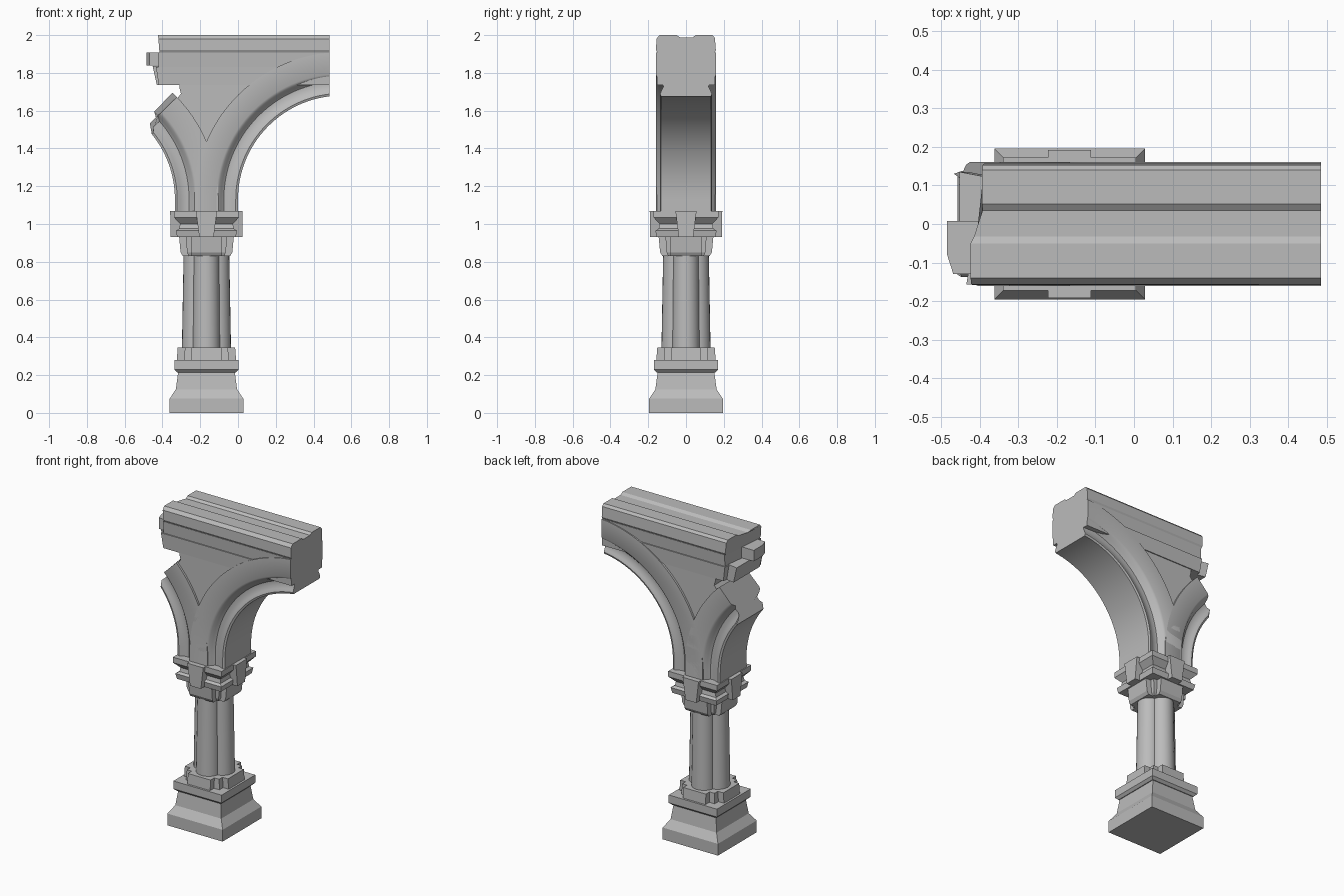
import bpy, bmesh, math

cube = bpy.data.objects.get("Cube")
if cube:
    bpy.data.objects.remove(cube, do_unlink=True)

stone = bpy.data.materials.new("grey_stone")
stone.use_nodes = True
GREY = (0.5, 0.5, 0.5, 1)
stone.diffuse_color = GREY
stone.node_tree.nodes["Principled BSDF"].inputs["Base Color"].default_value = GREY

CX = -0.167     # column axis
END = 0.484     # flat right-hand end
SPRING = 1.13   # height of the arch centres
REACH = 0.717   # column axis to arch centre


def loft(name, rings, smooth=False):
    """Skin a list of equal-length closed rings and cap both ends."""
    bm = bmesh.new()
    rows = [[bm.verts.new(p) for p in ring] for ring in rings]
    for a, b in zip(rows, rows[1:]):
        for i in range(len(a)):
            j = (i + 1) % len(a)
            bm.faces.new((a[i], a[j], b[j], b[i]))
    bm.faces.new(rows[0][::-1])
    bm.faces.new(rows[-1])
    bmesh.ops.recalc_face_normals(bm, faces=bm.faces)
    mesh = bpy.data.meshes.new(name)
    bm.to_mesh(mesh)
    bm.free()
    mesh.materials.append(stone)
    obj = bpy.data.objects.new(name, mesh)
    bpy.context.collection.objects.link(obj)
    if smooth:
        bpy.ops.object.select_all(action='DESELECT')
        obj.select_set(True)
        bpy.context.view_layer.objects.active = obj
        bpy.ops.object.shade_smooth_by_angle(angle=math.radians(35))
    return obj


def block(name, levels):
    """Stacked rectangular sections: (z, half width x, half width y)."""
    return loft(name, [[(CX + sx * hx, sy * hy, z) for sx, sy in
                        ((-1, -1), (1, -1), (1, 1), (-1, 1))] for z, hx, hy in levels])


def square(name, levels):
    return block(name, [(z, h, h) for z, h in levels])


def cross(name, levels, arm, core):
    """Cross-shaped block with a square core filling the inner corners."""
    block(name + "_across", [(z, h, arm) for z, h in levels])
    block(name + "_deep", [(z, arm, h) for z, h in levels])
    square(name + "_core", [(z, h * core) for z, h in levels])


# Pedestal
square("pedestal", [(0, .195), (.075, .195), (.125, .162), (.215, .15)])
square("pedestal_cap", [(.215, .155), (.23, .17), (.28, .17)])
cross("shaft_foot", [(.28, .157), (.345, .152)], .08, .75)

# Cluster of four tapering shafts
for i in range(4):
    a = i * math.pi / 2
    rings = []
    for z, s in ((.34, 1), (.84, .93)):
        rings.append([(CX + s * (.057 * math.cos(a) + .073 * math.cos(t)),
                       s * (.057 * math.sin(a) + .073 * math.sin(t)), z)
                      for t in (math.tau * k / 24 for k in range(24))])
    loft("shaft_%d" % (i + 1), rings, True)

# Capital
cross("capital", [(.83, .125), (.85, .137), (.935, .145)], .082, .75)
square("capital_lower_band", [(.93, .155), (.965, .162), (.975, .145), (1.0, .14)])
square("abacus", [(1.0, .14), (1.035, .172), (1.07, .172)])
block("capital_key_front_back", [(.93, .038, .19), (1.07, .056, .192)])
block("capital_key_sides", [(.93, .19, .038), (1.07, .192, .056)])

# Moulded arch ribs: radius and half depth, mirrored to the back
half = [(.55, .132), (.562, .137), (.58, .13), (.6, .12), (.625, .122),
        (.64, .135), (.652, .153), (.665, .16), (.78, .16)]
section = [(r, -y) for r, y in half] + [(r, y) for r, y in reversed(half)]


def full_end(r, y):
    return math.acos((CX + REACH - END) / r)


def broken_end(r, y):
    deg = 39 if r < .58 else 41.5 if r < .63 else 44
    return math.radians(deg + (2.5 if y > 0 and r > .57 else 0))


def arch(name, side, end, steps):
    rings = [[(CX + side * (REACH - r), y, 1.04) for r, y in section]]
    for k in range(steps + 1):
        ring = []
        for r, y in section:
            t = end(r, y) * k / steps
            ring.append((CX + side * (REACH - r * math.cos(t)), y, SPRING + r * math.sin(t)))
        rings.append(ring)
    loft(name, rings, True)


arch("right_arch", 1, full_end, 28)
arch("broken_left_arch", -1, broken_end, 14)

# Spandrel wall between the arches
R = .73
start = math.acos(REACH / R)


def extrados(side, stop, n):
    angles = [start + (stop - start) * k / n for k in range(n + 1)]
    return [(CX + side * (REACH - R * math.cos(t)), SPRING + R * math.sin(t)) for t in angles]


outline = extrados(1, full_end(R, 0), 20) + [(END, 1.94), (-.31, 1.94), (-.31, 1.72), (-.302, 1.69)]
outline += extrados(-1, math.radians(43), 10)[:0:-1]
loft("spandrel_wall", [[(x, y, z) for x, z in outline] for y in (-.147, .147)])


def beam(name, profile, left):
    """Horizontal moulding with a (y, z) profile and a rough left end."""
    loft(name, [[(left(y, z), y, z) for y, z in profile], [(END, y, z) for y, z in profile]])


def stack(levels):
    return [(-y, z) for y, z in levels] + [(y, z) for y, z in reversed(levels)]


# Entablature mouldings
beam("lower_cornice", stack([(.153, 1.737), (.157, 1.832)]),
     lambda y, z: (-.42 if y < 0 else -.37) - .15 * (z - 1.737))
beam("middle_cornice", stack([(.15, 1.83), (.155, 1.908)]),
     lambda y, z: -.42 if y < 0 else -.38)
beam("coping", [(-.15, 1.905), (-.158, 1.92), (-.157, 1.98), (-.14, 2), (-.05, 2), (-.032, 1.988),
                (.035, 1.988), (.052, 2), (.14, 2), (.153, 1.985), (.158, 1.92), (.15, 1.905)],
     lambda y, z: (-.42 if y < -.04 else -.412 if y < 0 else -.39) + .08 * (1.96 - z))

# Broken lumps left at the ruined end
loft("cornice_lump", [[(x, y, z) for x, y in ((-.484, .008), (-.484, -.08), (-.468, -.13), (-.3, -.13), (-.3, .008))]
                      for z in (1.838, 1.908)])
loft("lower_lump", [[(x + d, y, z) for x, y in ((-.43, .135), (-.43, -.13), (-.3, -.13), (-.3, .11))]
                    for z, d in ((1.737, 0), (1.836, -.022))])
